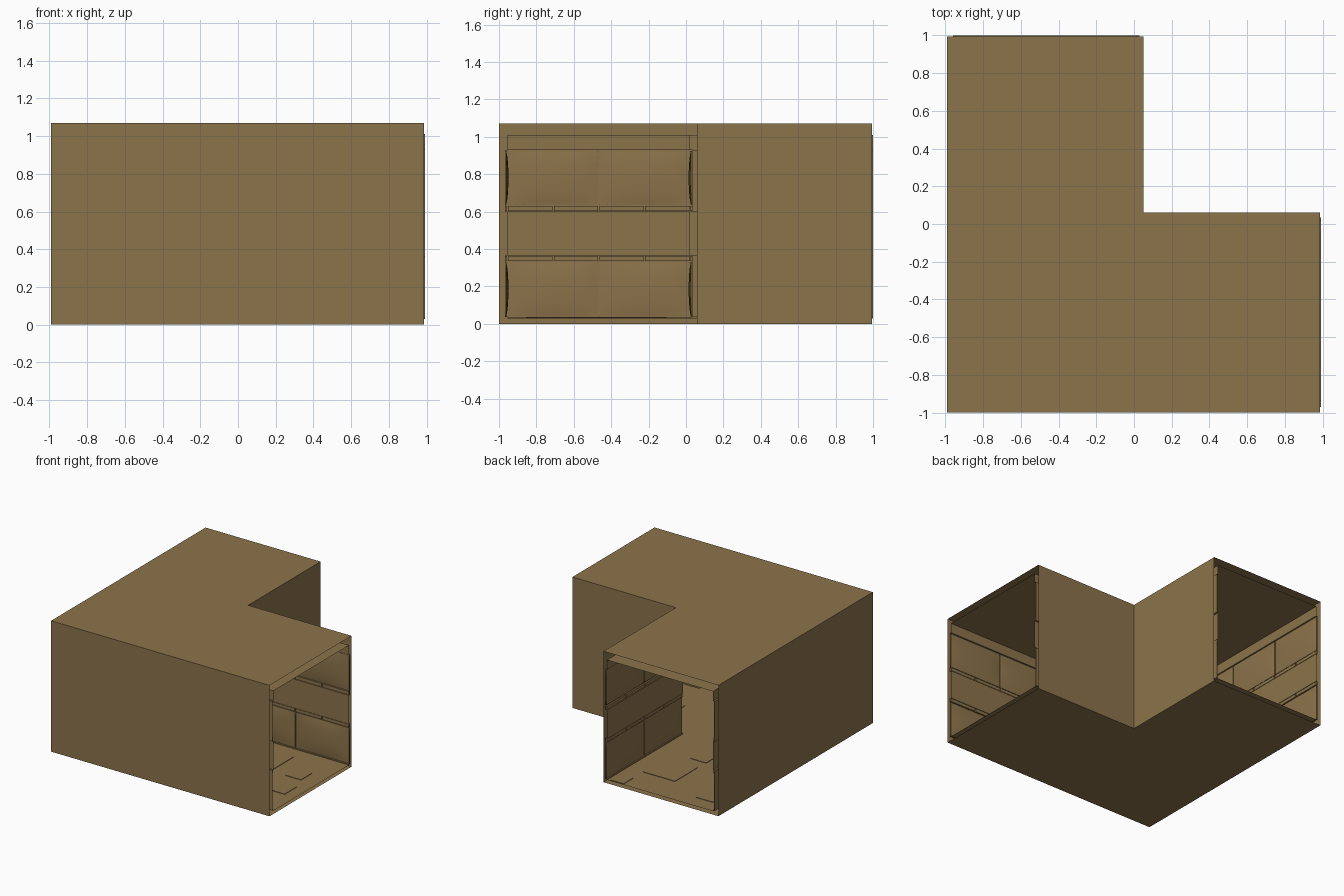
import bpy, bmesh, math
from mathutils import Vector

if "Cube" in bpy.data.objects:
    bpy.data.objects.remove(bpy.data.objects["Cube"])

brown = bpy.data.materials.new("tan_brown")
brown.diffuse_color = (0.26, 0.172, 0.07, 1)
brown.use_nodes = True
brown.node_tree.nodes["Principled BSDF"].inputs["Base Color"].default_value = brown.diffuse_color

X_END, Y_END = 0.99, 1.0           # open ends of the lining
FLOOR, CEIL = 0.03, 1.01
OUT = (-0.945, -0.955, 1)          # outer walls: corner x, corner y, inward sign
INN = (0.015, 0.02, -1)            # inner walls


def finish(bm, name, smooth=False):
    me = bpy.data.meshes.new(name)
    bm.to_mesh(me)
    bm.free()
    me.materials.append(brown)
    ob = bpy.data.objects.new(name, me)
    bpy.context.collection.objects.link(ob)
    if smooth:
        for p in me.polygons:
            p.use_smooth = True
    return ob


def face(bm, pts, normal):
    """Add a face turned towards the given normal."""
    f = bm.faces.new([p if isinstance(p, bmesh.types.BMVert) else bm.verts.new(p) for p in pts])
    f.normal_update()
    if f.normal.dot(Vector(normal)) < 0:
        f.normal_flip()
    return f


def l_outline(x0, y0, x1, y1, xi, yi, z):
    return [(x0, y0, z), (x1, y0, z), (x1, yi, z), (xi, yi, z), (xi, y1, z), (x0, y1, z)]


# Outer casing: L-shaped tube, open at both ends
bm = bmesh.new()
lo = [bm.verts.new(p) for p in l_outline(-0.99, -1, 0.985, 0.995, 0.05, 0.06, 0)]
hi = [bm.verts.new(p) for p in l_outline(-0.99, -1, 0.985, 0.995, 0.05, 0.06, 1.07)]
face(bm, lo, (0, 0, -1))
face(bm, hi, (0, 0, 1))
for i, n in ((0, (0, -1, 0)), (2, (0, 1, 0)), (3, (1, 0, 0)), (5, (-1, 0, 0))):
    j = (i + 1) % 6
    face(bm, [lo[i], lo[j], hi[j], hi[i]], n)
finish(bm, "outer_casing")

# Floor and ceiling sheets of the lining
for name, z, n in (("inner_floor", FLOOR, 1), ("inner_ceiling", CEIL, -1)):
    bm = bmesh.new()
    face(bm, l_outline(OUT[0], OUT[1], X_END, Y_END, INN[0], INN[1], z), (0, 0, n))
    finish(bm, name)

# Inner wall sheets: stepped profile (depth, height) swept round the corner
R = -0.014
PROFILE = [(0, FLOOR), (0, 0.036), (R, 0.036), (R, 0.365), (0, 0.365), (0, 0.60),
           (R, 0.60), (R, 0.93), (0, 0.93), (0, CEIL)]


def wall_sheet(name, wall):
    cx, cy, s = wall
    bm = bmesh.new()
    rows = [[bm.verts.new(p) for p in ((X_END, cy + s * d, z), (cx + s * d, cy + s * d, z),
                                       (cx + s * d, Y_END, z))] for d, z in PROFILE]
    for k in range(len(rows) - 1):
        a, b = rows[k], rows[k + 1]
        (d0, z0), (d1, z1) = PROFILE[k], PROFILE[k + 1]
        for i in range(2):
            across, up = z1 - z0, -(d1 - d0)
            n = (0, s * across, up) if i == 0 else (s * across, 0, up)
            face(bm, [a[i], a[i + 1], b[i + 1], b[i]], n)
    finish(bm, name)


def spot(wall, leg, t, d, z):
    """Point on a wall: t runs along it, d sticks out into the corridor."""
    cx, cy, s = wall
    return Vector((t, cy + s * d, z) if leg == 0 else (cx + s * d, t, z))


# Cushioned panel, bulging gently into the corridor
def add_panel(bm, wall, leg, t0, t1, z0, z1, bulge, edge, nu, nv):
    n = spot(wall, leg, 0, 1, 0) - spot(wall, leg, 0, 0, 0)
    grid = []
    for i in range(nu + 1):
        u = i / nu
        grid.append([bm.verts.new(spot(
            wall, leg, t0 + (t1 - t0) * u,
            edge + bulge * math.sin(math.pi * u) ** 0.6 * math.sin(math.pi * j / nv) ** 0.6
            if 0 < i < nu and 0 < j < nv else edge,
            z0 + (z1 - z0) * j / nv)) for j in range(nv + 1)])
    for i in range(nu):
        for j in range(nv):
            face(bm, [grid[i][j], grid[i + 1][j], grid[i + 1][j + 1], grid[i][j + 1]], n)
    # rim back to the recess
    ring = ([grid[i][0] for i in range(nu)] + [grid[nu][j] for j in range(nv)] +
            [grid[i][nv] for i in range(nu, 0, -1)] + [grid[0][j] for j in range(nv, 0, -1)])
    mid = spot(wall, leg, (t0 + t1) / 2, 0, (z0 + z1) / 2)
    base = [bm.verts.new(v.co + n * (R - edge)) for v in ring]
    top = [bm.verts.new(v.co) for v in ring]
    for k in range(len(ring)):
        m = (k + 1) % len(ring)
        out = (ring[k].co + ring[m].co) / 2 - mid
        out -= n * out.dot(n)
        tang = (ring[m].co - ring[k].co).normalized()
        face(bm, [top[k], top[m], base[m], base[k]], out - tang * out.dot(tang))


STEP = 0.4855
for side, wall in (("outer", OUT), ("inner", INN)):
    wall_sheet(side + "_wall_lining", wall)
    for leg, leg_name in ((0, "right"), (1, "back")):
        start = wall[leg]
        end = (X_END, Y_END)[leg]
        count = round((end - start) / STEP)
        step = (end - start) / count
        g = 0.003
        # upper and lower rows of padded panels
        bm = bmesh.new()
        for z0, z1 in ((0.039, 0.331), (0.637, 0.925)):
            for i in range(count):
                add_panel(bm, wall, leg, start + i * step + g, start + (i + 1) * step - g,
                          z0, z1, 0.012, -0.006, 12, 8)
        finish(bm, f"{side}_{leg_name}_panels", True)
        # narrow trim blocks beside the middle band
        bm = bmesh.new()
        for z0, z1 in ((0.337, 0.362), (0.604, 0.630)):
            for i in range(count * 2):
                add_panel(bm, wall, leg, start + i * step / 2 + 0.004,
                          start + (i + 1) * step / 2 - 0.004, z0, z1, 0, -0.001, 1, 1)
        finish(bm, f"{side}_{leg_name}_trim_blocks")

# Thin square floor plates: centre x, centre y, size
PLATES = [(-0.27, 0.59, 0.29), (-0.35, 0.27, 0.14), (-0.07, 0.93, 0.12), (-0.78, 0.80, 0.15),
          (0.43, -0.25, 0.29), (0.78, -0.33, 0.14), (0.82, -0.60, 0.15), (0.45, -0.78, 0.15),
          (-0.45, -0.45, 0.30), (-0.75, 0.10, 0.15), (0.02, -0.70, 0.15)]
bm = bmesh.new()
for x, y, w in PLATES:
    cube = bmesh.ops.create_cube(bm, size=1)["verts"]
    bmesh.ops.scale(bm, vec=(w, w, 0.004), verts=cube)
    bmesh.ops.translate(bm, vec=(x, y, FLOOR + 0.002), verts=cube)
finish(bm, "floor_plates")
